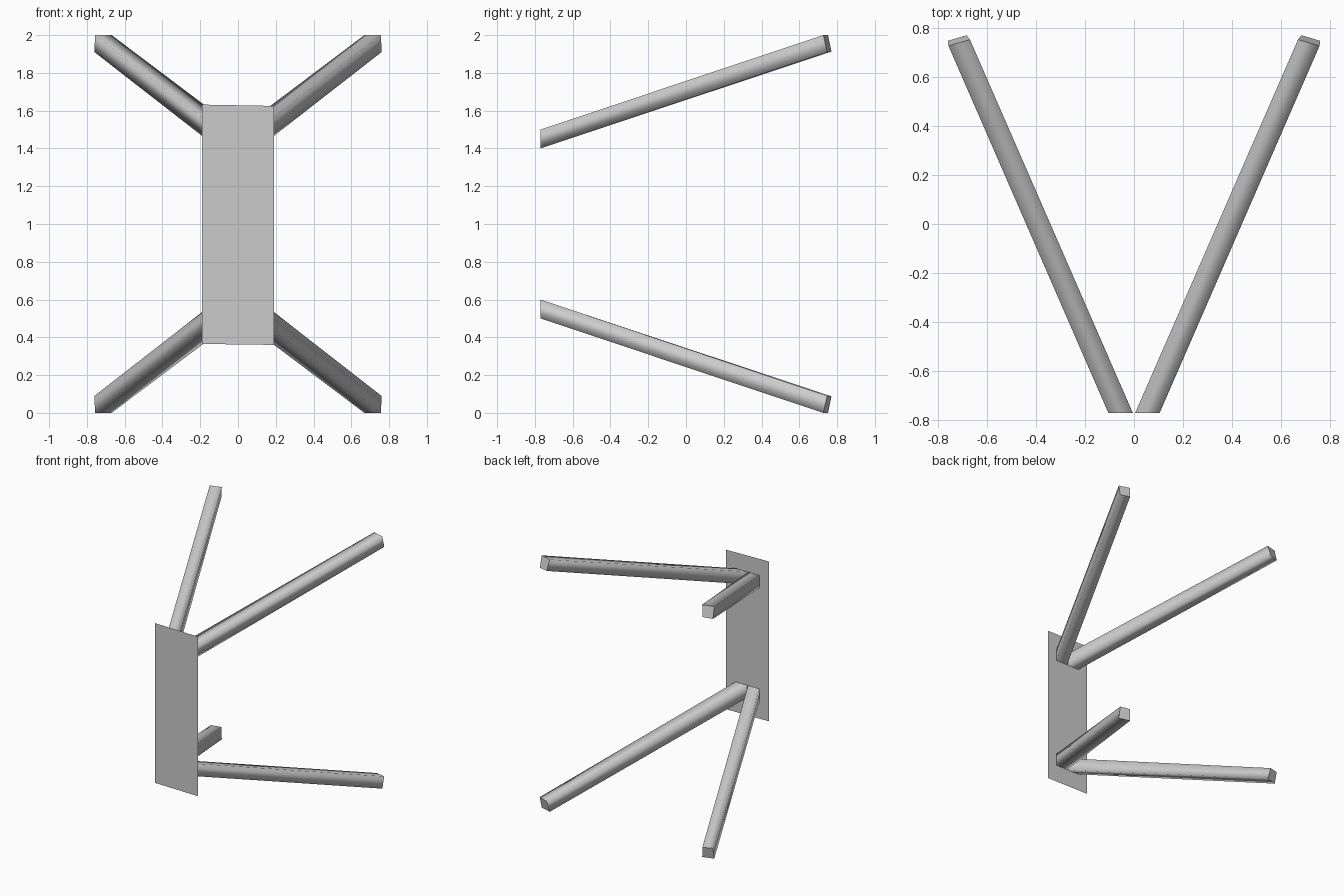
import bpy, bmesh

if "Cube" in bpy.data.objects:
    bpy.data.objects.remove(bpy.data.objects["Cube"])

PLATE_Y = -0.77


def finish(name, bm):
    bmesh.ops.recalc_face_normals(bm, faces=bm.faces[:])
    mesh = bpy.data.meshes.new(name)
    bm.to_mesh(mesh)
    bm.free()
    obj = bpy.data.objects.new(name, mesh)
    bpy.context.collection.objects.link(obj)
    return obj


# Beam sections for the upper right: square mitre at the plate, tilted free end
NEAR = [(0.005, PLATE_Y, 0.4), (0.105, PLATE_Y, 0.4),
        (0.105, PLATE_Y, 0.5), (0.005, PLATE_Y, 0.5)]
FAR = [(0.683, 0.77, 0.913), (0.76, 0.747, 0.91),
       (0.757, 0.727, 1.0), (0.669, 0.752, 1.0)]


def make_beam(name, sx, sz):
    bm = bmesh.new()
    near, far = ([bm.verts.new((sx * x, y, 1 + sz * z)) for x, y, z in ring]
                 for ring in (NEAR, FAR))
    # end caps
    bm.faces.new(near)
    bm.faces.new(far)
    # softly shaded sides
    for i in range(4):
        j = (i + 1) % 4
        face = bm.faces.new((near[i], near[j], far[j], far[i]))
        face.smooth = True
    # crisp cap borders
    for edge in bm.edges:
        edge.smooth = any(v in near for v in edge.verts) and any(v in far for v in edge.verts)
    return finish(name, bm)


# Four splayed beams
for side, sx in (("left", -1), ("right", 1)):
    for level, sz in (("lower", -1), ("upper", 1)):
        make_beam(f"{level}_{side}_beam", sx, sz)

# Thin front plate
bm = bmesh.new()
bm.faces.new([bm.verts.new((x, PLATE_Y - 0.001, z)) for x, z in
              ((-0.19, 0.365), (0.19, 0.36), (0.19, 1.625), (-0.19, 1.632))])
finish("front_plate", bm)
